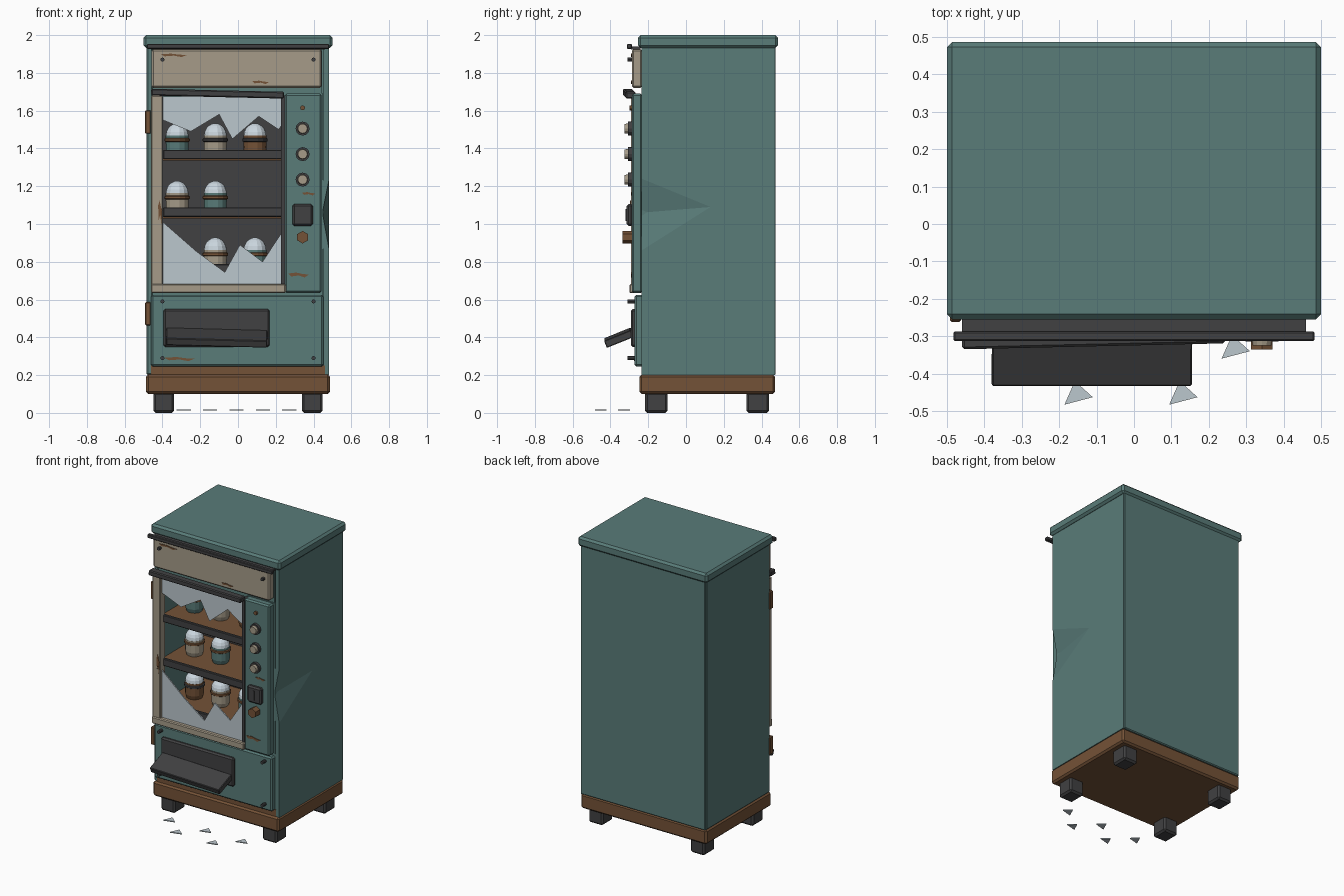
import bpy, bmesh, math
from mathutils import Matrix, Vector

cube = bpy.data.objects.get("Cube")
if cube:
    bpy.data.objects.remove(cube, do_unlink=True)


def material(name, color):
    m = bpy.data.materials.new(name)
    m.use_nodes = True
    m.diffuse_color = (*color, 1)
    bsdf = m.node_tree.nodes["Principled BSDF"]
    bsdf.inputs["Base Color"].default_value = (*color, 1)
    bsdf.inputs["Roughness"].default_value = 0.8
    return m


TEAL = material("faded teal", (0.10, 0.20, 0.19))
CREAM = material("dirty cream", (0.38, 0.33, 0.25))
RUST = material("rust brown", (0.175, 0.085, 0.038))
DARK = material("dark grey", (0.052, 0.052, 0.054))
GLASS = material("pale glass", (0.50, 0.57, 0.61))
DOME = material("capsule white", (0.60, 0.68, 0.74))


def finish(name, bm, mat):
    bmesh.ops.recalc_face_normals(bm, faces=bm.faces)
    me = bpy.data.meshes.new(name)
    bm.to_mesh(me)
    bm.free()
    me.materials.append(mat)
    ob = bpy.data.objects.new(name, me)
    bpy.context.collection.objects.link(ob)
    return ob


def box(name, mat, x, y, z, bevel=0.0, turn=None):
    """Box from (low, high) pairs, optionally bevelled and turned about its centre."""
    bm = bmesh.new()
    bmesh.ops.create_cube(bm, size=1)
    size = [b - a for a, b in (x, y, z)]
    bmesh.ops.scale(bm, vec=size, verts=bm.verts)
    if bevel:
        bmesh.ops.bevel(bm, geom=bm.edges[:], offset=bevel, segments=1, affect='EDGES')
    ob = finish(name, bm, mat)
    ob.location = [(a + b) / 2 for a, b in (x, y, z)]
    if turn:
        ob.rotation_euler = turn
    return ob


def disc(name, mat, x, z, r, y, sides=12, bevel=0.0):
    """Short cylinder pointing forward, between two y values."""
    bm = bmesh.new()
    bmesh.ops.create_cone(bm, cap_ends=True, segments=sides, radius1=r, radius2=r - bevel,
                          depth=y[1] - y[0])
    bmesh.ops.rotate(bm, matrix=Matrix.Rotation(math.pi / 2, 3, 'X'), verts=bm.verts)
    ob = finish(name, bm, mat)
    ob.location = (x, (y[0] + y[1]) / 2, z)
    return ob


def plate(name, mat, points, y, depth):
    """Flat outline in x and z, given thickness toward the back."""
    bm = bmesh.new()
    face = bm.faces.new([bm.verts.new((px, y, pz)) for px, pz in points])
    geo = bmesh.ops.extrude_face_region(bm, geom=[face])["geom"]
    bmesh.ops.translate(bm, vec=(0, depth, 0),
                        verts=[v for v in geo if isinstance(v, bmesh.types.BMVert)])
    return finish(name, bm, mat)


def lathe(name, mat, profile, loc, sides=14):
    """Solid of revolution about z, closed at both ends."""
    bm = bmesh.new()
    rings = [[bm.verts.new((r * math.cos(math.tau * i / sides),
                            r * math.sin(math.tau * i / sides), z)) for i in range(sides)]
             for r, z in profile]
    for low, high in zip(rings, rings[1:]):
        for i in range(sides):
            j = (i + 1) % sides
            bm.faces.new((low[i], low[j], high[j], high[i]))
    bm.faces.new(rings[0])
    bm.faces.new(rings[-1])
    ob = finish(name, bm, mat)
    ob.location = loc
    return ob


# Cabinet shell, roof, plinth and feet
box("left_over_hinge_wall", TEAL, (-0.485, -0.45), (-0.235, 0.47), (0.2, 1.94), 0.008)
box("back_wall", TEAL, (-0.48, 0.48), (0.44, 0.475), (0.2, 1.94), 0.006)
box("roof", TEAL, (-0.5, 0.5), (-0.255, 0.487), (1.932, 2.0), 0.014)
box("plinth", RUST, (-0.487, 0.487), (-0.247, 0.472), (0.1, 0.203), 0.012)
for x in (-0.393, 0.393):
    for y in (-0.157, 0.38):
        box("foot", DARK, (x - 0.055, x + 0.055), (y - 0.06, y + 0.06), (0, 0.11), 0.012)

# Side wall with a dented front edge
bm = bmesh.new()
front = [bm.verts.new((x, -0.235, z)) for x, z in
         ((0.483, 0.2), (0.483, 0.86), (0.447, 1.06), (0.483, 1.24), (0.483, 1.94))]
rear = [bm.verts.new((0.483, 0.47, z)) for z in (1.94, 1.14, 0.2)]
apex = bm.verts.new((0.483, 0.13, 1.09))
rim = front + rear
for a, b in zip(rim, rim[1:] + rim[:1]):
    bm.faces.new((apex, a, b))
wall = finish("dented_wall", bm, TEAL)
wall.modifiers.new("thickness", 'SOLIDIFY').thickness = 0.03

# Backing behind the front panels
box("upper_backing", TEAL, (-0.46, 0.445), (-0.23, -0.2), (1.67, 1.94))
box("lower_backing", TEAL, (-0.46, 0.45), (-0.23, -0.2), (0.24, 0.68))
box("sill_strip", RUST, (-0.46, 0.46), (-0.236, -0.2), (0.2, 0.25))
box("compartment_divider", TEAL, (0.235, 0.45), (-0.235, 0.25), (0.635, 1.69))
box("compartment_back", DARK, (-0.455, 0.24), (0.24, 0.26), (0.63, 1.7))
box("compartment_floor", DARK, (-0.455, 0.24), (-0.22, 0.25), (0.65, 0.68))

# Front panels and trims
box("sign_panel", CREAM, (-0.458, 0.443), (-0.287, -0.232), (1.72, 1.925), 0.01)
box("roof_trim", DARK, (-0.483, 0.483), (-0.313, -0.287), (1.927, 1.953), 0.004)
box("roof_trim_mount", DARK, (-0.46, 0.46), (-0.29, -0.24), (1.925, 1.94))
box("window_hood", DARK, (-0.46, 0.243), (-0.327, -0.275), (1.672, 1.708), 0.006,
    (0, math.radians(1.3), math.radians(1.3)))
box("control_panel", TEAL, (0.247, 0.443), (-0.287, -0.232), (0.635, 1.69), 0.01)
box("lower_panel", TEAL, (-0.46, 0.452), (-0.272, -0.225), (0.245, 0.625), 0.01)
box("frame_side", CREAM, (-0.46, -0.397), (-0.292, -0.235), (0.64, 1.68), 0.006)
box("frame_bottom", CREAM, (-0.46, 0.253), (-0.3, -0.235), (0.634, 0.682), 0.006)
box("frame_inner_side", DARK, (0.228, 0.248), (-0.28, -0.235), (0.68, 1.68))
for z in (0.525, 1.54):
    box("hinge", RUST, (-0.492, -0.462), (-0.262, -0.225), (z - 0.062, z + 0.062), 0.005)

# Broken window
plate("upper_broken_glass", GLASS,
      ((-0.397, 1.675), (-0.397, 1.55), (-0.25, 1.49), (-0.1, 1.58), (-0.03, 1.45),
       (0.11, 1.57), (0.215, 1.5), (0.23, 1.52), (0.23, 1.675)), -0.272, 0.008)
plate("lower_broken_glass", GLASS,
      ((-0.397, 0.68), (0.23, 0.68), (0.23, 0.95), (0.215, 0.93), (0.13, 0.8),
       (0.01, 0.89), (-0.07, 0.745), (-0.22, 0.855), (-0.397, 1.01)), -0.272, 0.008)

# Shelves with capsules: (x, cup colour, band colour)
shelves = {
    1.335: ((-0.322, TEAL, RUST), (-0.12, CREAM, DARK), (0.09, RUST, DARK)),
    1.03: ((-0.322, CREAM, RUST), (-0.12, TEAL, RUST)),
    0.73: ((-0.322, RUST, DARK), (-0.12, CREAM, RUST), (0.09, TEAL, RUST)),
}
arc = [(0.06 * math.cos(a), 0.085 + 0.065 * math.sin(a))
       for a in (math.radians(18 * i) for i in range(5))] + [(0.008, 0.15)]
for z, row in shelves.items():
    box("shelf", RUST, (-0.45, 0.235), (-0.245, 0.24), (z, z + 0.02))
    box("shelf_lip", DARK, (-0.397, 0.232), (-0.262, -0.24), (z + 0.008, z + 0.058), 0.004)
    for x, cup, band in row:
        loc = (x, -0.02, z + 0.048)
        lathe("capsule_cup", cup, ((0.05, -0.03), (0.06, 0.0), (0.061, 0.085)), loc)
        lathe("capsule_band", band, ((0.061, 0.052), (0.067, 0.056), (0.067, 0.068),
                                     (0.061, 0.072)), loc)
        lathe("capsule_dome", DOME, arc, loc)

# Controls
disc("indicator", RUST, 0.342, 1.615, 0.013, (-0.3, -0.28), 8)
for z in (1.505, 1.37, 1.235):
    disc("knob_ring", DARK, 0.342, z, 0.037, (-0.306, -0.28), 12)
    disc("knob", CREAM, 0.342, z, 0.029, (-0.325, -0.29), 12, 0.004)
box("coin_plate", DARK, (0.288, 0.396), (-0.314, -0.28), (0.99, 1.105), 0.01)
box("coin_slot", DARK, (0.336, 0.348), (-0.32, -0.31), (1.015, 1.08))
disc("return_button", RUST, 0.342, 0.93, 0.033, (-0.335, -0.28), 6)

# Dispensing hatch with hanging flap
box("hatch", DARK, (-0.395, 0.168), (-0.292, -0.26), (0.35, 0.55), 0.01)
box("hatch_flap", DARK, (-0.38, 0.155), (-0.432, -0.28), (0.378, 0.418), 0.004,
    (math.radians(22), math.radians(1.5), 0))

# Screws
for x in (-0.4, 0.4):
    for z, back in ((1.87, -0.28), (0.59, -0.265), (0.29, -0.265)):
        disc("screw", DARK, x, z, 0.011, (-0.309, back), 8)

# Rust flakes: x, z, width, height, panel face y
for x, z, w, h, y in ((-0.34, 1.893, 0.14, 0.018, -0.287), (0.12, 1.75, 0.09, 0.018, -0.287),
                      (0.375, 1.16, 0.07, 0.018, -0.287), (0.32, 0.73, 0.11, 0.026, -0.287),
                      (-0.31, 0.285, 0.16, 0.022, -0.272), (-0.412, 1.06, 0.022, 0.13, -0.292)):
    outline = ((-0.5, 0.3), (-0.35, -0.3), (0.0, -0.1), (0.3, -0.5), (0.5, 0.1),
               (0.2, 0.2), (-0.1, 0.5))
    plate("rust_flake", RUST, [(x + u * w, z + v * h) for u, v in outline], y - 0.004, 0.006)

# Fallen glass slivers
for i in range(5):
    x, y = -0.29 + 0.14 * i, (-0.45 if i % 2 else -0.327)
    bm = bmesh.new()
    tri = [bm.verts.new((x + u, y + v, 0.012)) for u, v in
           ((-0.036, -0.033), (0.04, -0.013), (-0.008, 0.03))]
    bm.faces.new(tri)
    sliver = finish("glass_sliver", bm, GLASS)
    sliver.modifiers.new("thickness", 'SOLIDIFY').thickness = 0.006
